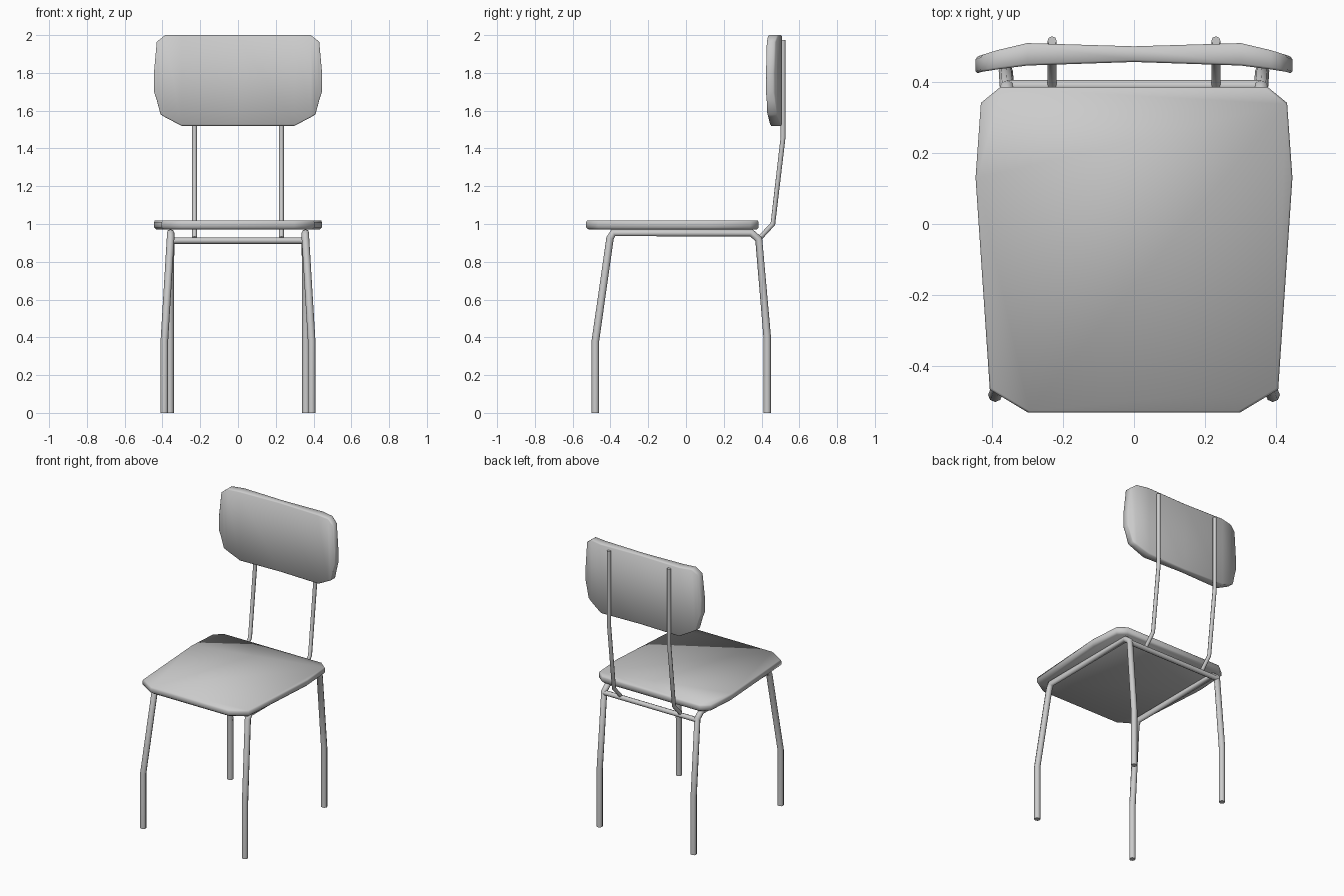
import bpy, bmesh

if "Cube" in bpy.data.objects:
    bpy.data.objects.remove(bpy.data.objects["Cube"])


def smooth_object(name, bm):
    bmesh.ops.recalc_face_normals(bm, faces=bm.faces)
    for f in bm.faces:
        f.smooth = True
    mesh = bpy.data.meshes.new(name)
    bm.to_mesh(mesh)
    bm.free()
    ob = bpy.data.objects.new(name, mesh)
    bpy.context.collection.objects.link(ob)
    return ob


def tube(name, points, radius):
    cu = bpy.data.curves.new(name, 'CURVE')
    cu.dimensions = '3D'
    cu.bevel_depth = radius
    cu.bevel_resolution = 2
    cu.use_fill_caps = True
    sp = cu.splines.new('POLY')
    sp.points.add(len(points) - 1)
    for p, co in zip(sp.points, points):
        p.co = (*co, 1)
    ob = bpy.data.objects.new(name, cu)
    bpy.context.collection.objects.link(ob)


# Seat: octagonal slab with slightly tucked-in lower edge
half = [(0.297, -0.53), (0.405, -0.465), (0.445, 0.13), (0.43, 0.34), (0.375, 0.385)]
outline = half + [(-x, y) for x, y in reversed(half)]
bm = bmesh.new()
rings = [[bm.verts.new((x * s, y * s, z)) for x, y in outline]
         for z, s in ((0.97, 0.97), (0.982, 1), (1.008, 1), (1.018, 0.99))]
n = len(outline)
for a, b in zip(rings, rings[1:]):
    for i in range(n):
        j = (i + 1) % n
        bm.faces.new((a[i], a[j], b[j], b[i]))
bm.faces.new(rings[0])
bm.faces.new(rings[-1])
smooth_object("seat", bm)

# Backrest: columns of (x, bottom z, top z, front y, back y), curved in plan
cols = [(0.445, 1.70, 1.80, 0.422, 0.468), (0.43, 1.655, 1.965, 0.427, 0.474),
        (0.41, 1.58, 1.98, 0.430, 0.480), (0.385, 1.565, 2.0, 0.434, 0.488),
        (0.30, 1.52, 2.0, 0.445, 0.508), (0, 1.52, 2.0, 0.455, 0.499)]
cols = [(-c[0], *c[1:]) for c in cols] + cols[-2::-1]
bm = bmesh.new()
sections = [[bm.verts.new(p) for p in ((x, yf, zb), (x, yb, zb), (x, yb, zt), (x, yf, zt))]
            for x, zb, zt, yf, yb in cols]
for a, b in zip(sections, sections[1:]):
    for i in range(4):
        j = (i + 1) % 4
        bm.faces.new((a[i], a[j], b[j], b[i]))
bm.faces.new(sections[0])
bm.faces.new(sections[-1])
ob = smooth_object("backrest", bm)
bev = ob.modifiers.new("soft_rim", 'BEVEL')
bev.width = 0.006
bev.segments = 1
bev.limit_method = 'ANGLE'
bev.angle_limit = 1.0

# Side frames (front leg, rail, rear leg in one tube) and backrest uprights
for s, side in ((-1, "left"), (1, "right")):
    tube(side + "_leg_frame", [
        (s * 0.39, -0.48, 0), (s * 0.39, -0.48, 0.38), (s * 0.357, -0.402, 0.925),
        (s * 0.357, -0.385, 0.953), (s * 0.357, 0.345, 0.953), (s * 0.357, 0.385, 0.92),
        (s * 0.36, 0.43, 0.40), (s * 0.36, 0.43, 0)], 0.02)
    tube(side + "_back_upright", [
        (s * 0.23, 0.39, 0.925), (s * 0.23, 0.46, 1.0),
        (s * 0.23, 0.514, 1.46), (s * 0.23, 0.514, 1.975)], 0.013)

# Rear cross bar
tube("rear_cross_bar", [(-0.357, 0.388, 0.912), (0.357, 0.388, 0.912)], 0.017)
